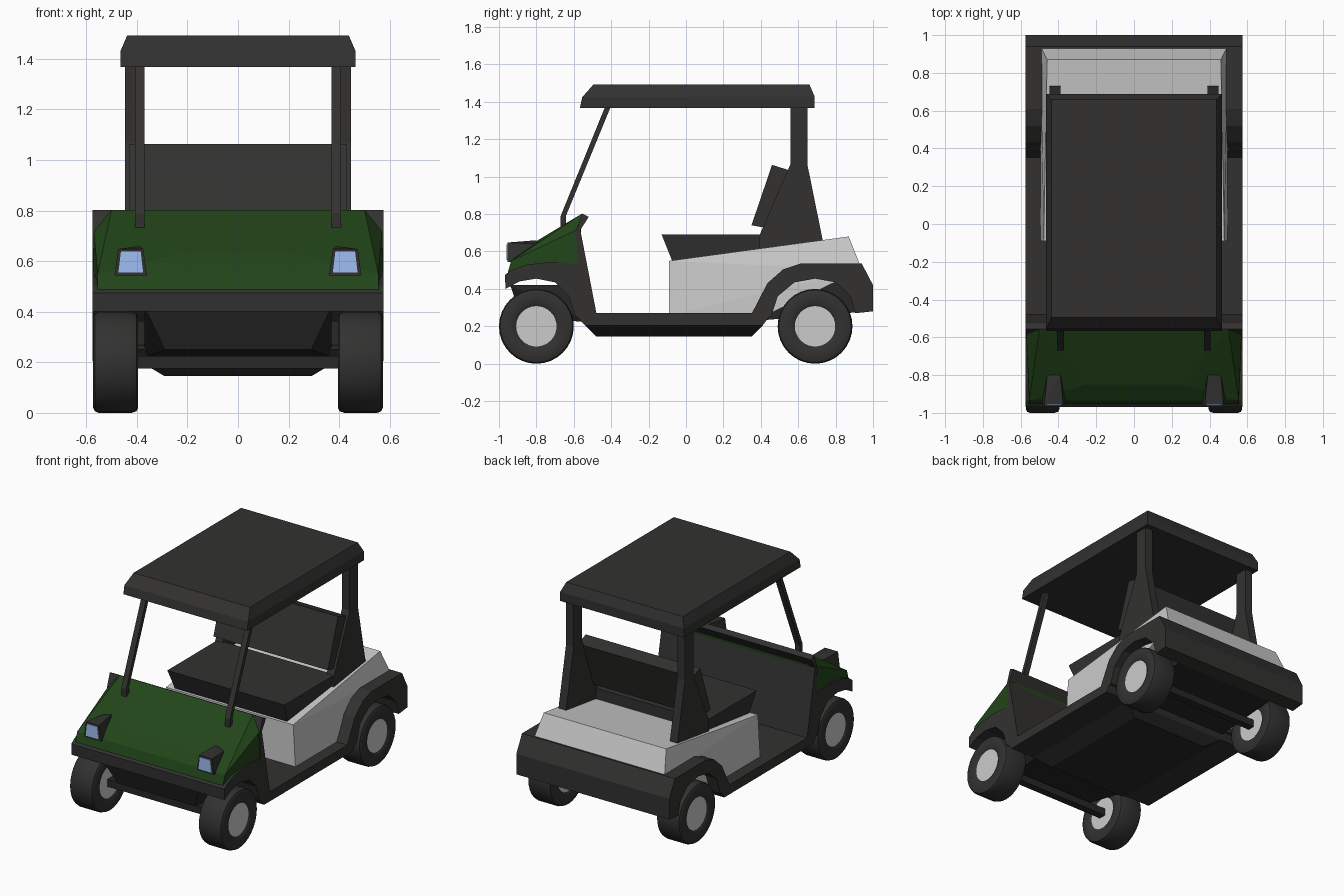
import bpy, bmesh, math
from mathutils import Vector


def material(name, rgb):
    m = bpy.data.materials.new(name)
    m.diffuse_color = (*rgb, 1)
    return m


DARK = material("dark plastic", (0.032, 0.031, 0.03))
BLACK = material("underside black", (0.02, 0.02, 0.02))
GREEN = material("green paint", (0.016, 0.06, 0.01))
GLASS = material("lamp glass", (0.35, 0.52, 0.9))


def finish(name, bm, mat=None, mirror=False, smooth=False):
    bmesh.ops.recalc_face_normals(bm, faces=bm.faces)
    me = bpy.data.meshes.new(name)
    bm.to_mesh(me)
    bm.free()
    ob = bpy.data.objects.new(name, me)
    bpy.context.collection.objects.link(ob)
    if mat:
        me.materials.append(mat)
    if mirror:
        ob.modifiers.new("mirror", "MIRROR")
    if smooth:
        bpy.ops.object.select_all(action="DESELECT")
        bpy.context.view_layer.objects.active = ob
        ob.select_set(True)
        bpy.ops.object.shade_smooth_by_angle(angle=math.radians(35))
    return ob


def extrude(name, profile, x0, x1, mat=None, mirror=False):
    """Side profile in (y, z), extruded from x0 to x1."""
    bm = bmesh.new()
    face = bm.faces.new([bm.verts.new((x0, y, z)) for y, z in profile])
    new = bmesh.ops.extrude_face_region(bm, geom=[face])["geom"]
    verts = [v for v in new if isinstance(v, bmesh.types.BMVert)]
    bmesh.ops.translate(bm, vec=(x1 - x0, 0, 0), verts=verts)
    return finish(name, bm, mat, mirror)


def hull(name, pts, mat=None, both=True, mirror=False):
    """Convex faceted solid; both=True adds the points reflected in x."""
    bm = bmesh.new()
    for x, y, z in pts:
        bm.verts.new((x, y, z))
        if both:
            bm.verts.new((-x, y, z))
    res = bmesh.ops.convex_hull(bm, input=bm.verts)
    loose = [v for v in bm.verts if not v.link_faces]
    bmesh.ops.delete(bm, geom=loose, context="VERTS")
    bmesh.ops.dissolve_limit(bm, angle_limit=0.02, verts=bm.verts, edges=bm.edges)
    return finish(name, bm, mat, mirror)


def lathe(name, profile, y, mat=None, steps=32):
    """(x, radius) profile turned round the axle; mirrored to the left side."""
    bm = bmesh.new()
    vs = [bm.verts.new((x, y, 0.2 + r)) for x, r in profile]
    es = [bm.edges.new(p) for p in zip(vs, vs[1:])]
    bmesh.ops.spin(bm, geom=vs + es, cent=(0, y, 0.2), axis=(1, 0, 0),
                   angle=math.tau, steps=steps)
    bmesh.ops.remove_doubles(bm, verts=bm.verts, dist=1e-4)
    return finish(name, bm, mat, True, True)


# wheels
for end, y in (("front", -0.8), ("rear", 0.69)):
    lathe(end + "_tyre", [(0.405, 0.108), (0.395, 0.125), (0.395, 0.18), (0.402, 0.194),
                          (0.42, 0.2), (0.55, 0.2), (0.566, 0.194), (0.573, 0.18),
                          (0.573, 0.125), (0.563, 0.108)], y, DARK)
    lathe(end + "_hub", [(0.405, 0), (0.405, 0.11), (0.563, 0.11), (0.563, 0)], y)
    extrude(end + "_axle", [(y - .025, .175), (y + .025, .175), (y + .025, .225),
                            (y - .025, .225)], -0.41, 0.41, BLACK)

# floor pan with sills, and the keel beneath it
extrude("floor", [(-0.6, 0.27), (0.46, 0.27), (0.41, 0.205), (-0.54, 0.205)],
        -0.575, 0.575, DARK)
hull("keel", [(0.29, -0.48, 0.145), (0.29, 0.35, 0.145),
              (0.39, -0.54, 0.205), (0.39, 0.41, 0.205)], BLACK)

# inner bodies between the wheels
hull("front_inner_body", [(0.29, -0.88, 0.25), (0.29, -0.5, 0.22), (0.37, -0.94, 0.42),
                          (0.37, -0.52, 0.42), (0.37, -0.5, 0.22)], BLACK)
hull("rear_inner_body", [(0.38, 0.38, 0.23), (0.38, 0.97, 0.28),
                         (0.38, 0.38, 0.48), (0.38, 0.95, 0.48)], BLACK)

# front fenders, bumper and dashboard in one profile
extrude("front_fender_and_dash",
        [(-0.965, 0.40), (-0.968, 0.475), (-0.935, 0.50), (-0.85, 0.53), (-0.72, 0.545),
         (-0.578, 0.535), (-0.59, 0.70), (-0.555, 0.803), (-0.52, 0.785), (-0.565, 0.715),
         (-0.478, 0.265), (-0.59, 0.25), (-0.625, 0.36), (-0.7, 0.435), (-0.8, 0.455),
         (-0.89, 0.44)], -0.575, 0.575, DARK)

# bonnet
hull("bonnet", [(0.5, -0.555, 0.803), (0.57, -0.585, 0.715), (0.572, -0.577, 0.52),
                (0.25, -0.85, 0.625), (0.555, -0.953, 0.487), (0.555, -0.935, 0.55)], GREEN)

# headlights
hull("headlight_housing", [(0.36, -0.955, 0.543), (0.488, -0.955, 0.543),
                           (0.375, -0.955, 0.648), (0.474, -0.955, 0.648),
                           (0.39, -0.80, 0.66), (0.46, -0.80, 0.64),
                           (0.375, -0.82, 0.55), (0.475, -0.82, 0.55)],
     DARK, both=False, mirror=True)
hull("headlight_lens", [(x, y, z) for y in (-0.96, -0.94) for x, z in
                        ((0.375, 0.555), (0.473, 0.555), (0.385, 0.638), (0.463, 0.638))],
     GLASS, both=False, mirror=True)

# rear body
hull("rear_body", [(0.495, -0.09, 0.26), (0.478, -0.09, 0.55), (0.46, 0.87, 0.68),
                   (0.49, 0.93, 0.53), (0.495, 0.43, 0.26), (0.495, 0.93, 0.5)])

# rear fenders and bumper
arch = [(0.455, 0.25), (0.49, 0.36), (0.58, 0.435), (0.69, 0.455),
        (0.80, 0.435), (0.88, 0.36), (0.905, 0.27)]
extrude("rear_fender_and_bumper",
        arch + [(1.0, 0.28), (1.0, 0.42), (0.94, 0.535), (0.61, 0.535), (0.52, 0.505),
                (0.435, 0.43), (0.35, 0.265), (0.39, 0.23)], -0.575, 0.575, DARK)

# seat and backrest
hull("seat", [(0.44, -0.13, 0.69), (0.44, 0.41, 0.69), (0.42, -0.07, 0.54),
              (0.42, 0.41, 0.54)], DARK)
extrude("backrest", [(0.35, 0.74), (0.46, 1.063), (0.55, 1.035), (0.435, 0.725)],
        -0.43, 0.43, DARK)

# roof posts
extrude("rear_post", [(0.56, 1.38), (0.56, 1.07), (0.39, 0.68), (0.39, 0.60), (0.735, 0.64),
                      (0.65, 1.06), (0.65, 1.38)], 0.39, 0.447, DARK, True)
extrude("front_post", [(-0.67, 0.72), (-0.67, 0.79), (-0.43, 1.38), (-0.40, 1.38),
                       (-0.642, 0.79), (-0.642, 0.72)], 0.37, 0.408, DARK, True)

# roof
hull("roof", [(0.465, -0.567, 1.368), (0.465, 0.687, 1.368), (0.465, -0.555, 1.425),
              (0.465, 0.687, 1.43), (0.438, -0.495, 1.493), (0.438, 0.66, 1.493)], DARK)
